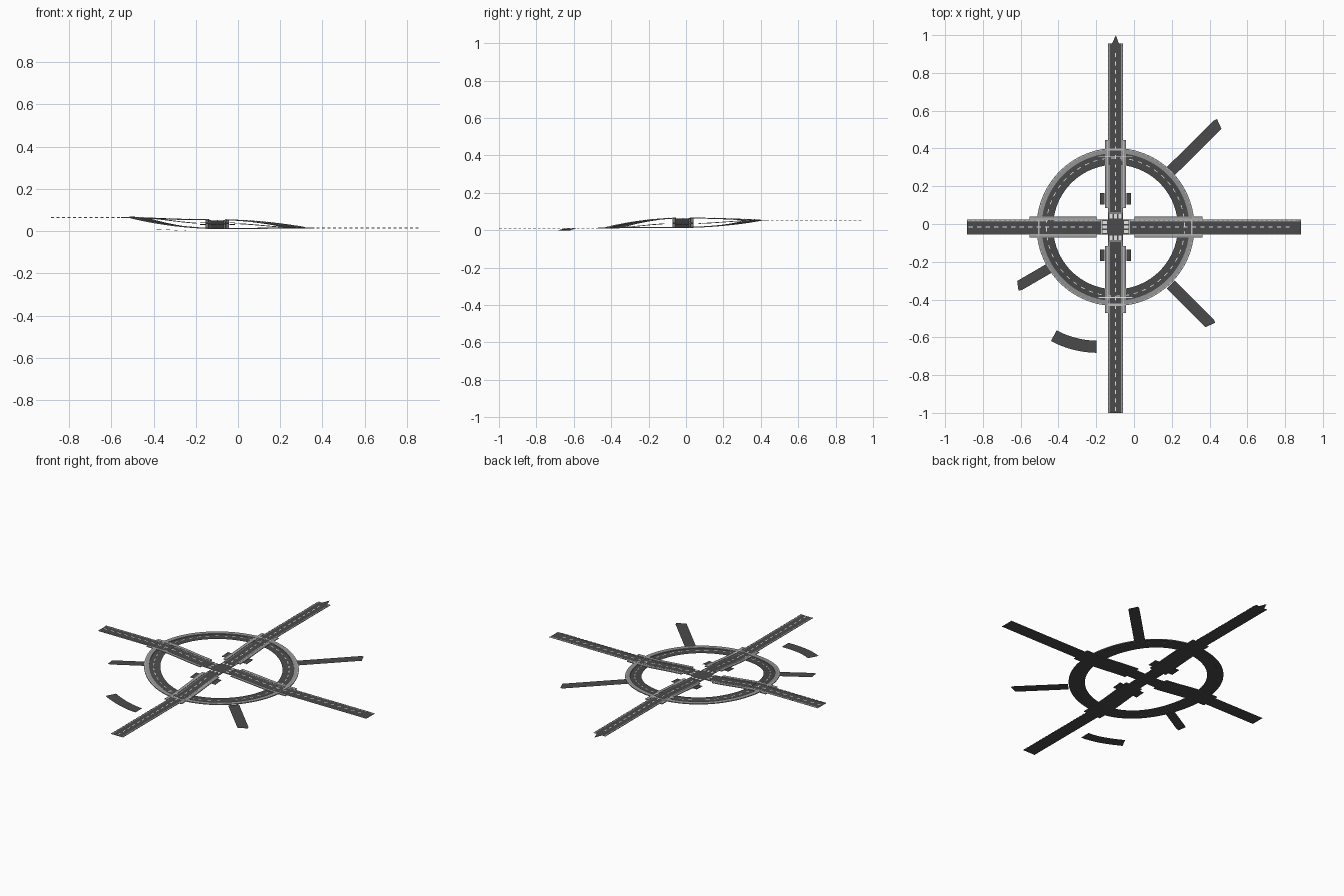
import bpy
import math
from mathutils import Vector

cube = bpy.data.objects.get("Cube")
if cube:
    bpy.data.objects.remove(cube)


def material(name, value):
    m = bpy.data.materials.new(name)
    m.use_nodes = True
    col = (value, value, value, 1)
    m.diffuse_color = col
    bsdf = m.node_tree.nodes["Principled BSDF"]
    bsdf.inputs["Base Color"].default_value = col
    bsdf.inputs["Roughness"].default_value = 0.9
    return m


ASPHALT = material("asphalt", 0.07)
CONCRETE = material("concrete", 0.3)
RAIL = material("pale rail", 0.5)
PAINT = material("road paint", 0.8)
CX, CY = -0.098, -0.016
WEST, NORTH, EAST, SOUTH = 0.063, 0.051, 0.013, 0.01
MIDDLE = 0.034


def ease(t):
    t = max(0, min(1, t))
    return t * t * (3 - 2 * t)


def ring_height(deg):
    knots = [EAST, NORTH, WEST, SOUTH, EAST]
    q = (deg % 360) / 90
    i = int(q)
    return knots[i] + (knots[i + 1] - knots[i]) * ease(q - i)


def ramp_height(low, high, d):
    """Climb along a road, level where it passes the junction."""
    target = high if d > 0 else low
    return MIDDLE + (target - MIDDLE) * ease((abs(d) - 0.05) / 0.35)


# Paths return a centre point; the parameter is x, y, degrees or a fraction
def east_west(x):
    return Vector((x, CY, ramp_height(WEST, EAST, x - CX)))


def north_south(y):
    return Vector((CX, y, ramp_height(SOUTH, NORTH, y - CY)))


def ring(deg):
    a = math.radians(deg)
    return Vector((CX + 0.375 * math.cos(a), CY + 0.375 * math.sin(a), ring_height(deg)))


def loose_bend(deg):
    a = math.radians(deg)
    return Vector((-0.19 + 0.5 * math.cos(a), -0.15 + 0.5 * math.sin(a),
                   0.01 * ease((270 - deg) / 28)))


def straight(start, end):
    return lambda t: Vector(start).lerp(Vector(end), t)


def ribbon(name, path, spans, profile, mat, steps=1):
    """Sweep an open profile of (left offset, lift) along each span."""
    verts, faces = [], []
    n = len(profile)
    for a, b in spans:
        base = len(verts)
        eps = (b - a) * 0.001
        for i in range(steps + 1):
            t = a + (b - a) * i / steps
            d = path(t + eps) - path(t - eps)
            side = Vector((-d.y, d.x, 0)).normalized()
            for off, lift in profile:
                verts.append(path(t) + side * off + Vector((0, 0, lift)))
        for i in range(steps):
            for j in range(n - 1):
                k = base + i * n + j
                faces.append((k + 1, k, k + n, k + n + 1))
    mesh = bpy.data.meshes.new(name)
    mesh.from_pydata(verts, [], faces)
    mesh.materials.append(mat)
    obj = bpy.data.objects.new(name, mesh)
    bpy.context.collection.objects.link(obj)
    return obj


def flat(a, b, lift=0.0):
    return [(a, lift), (b, lift)]


def kerb(a, b, h=0.003):
    return [(a, 0), (a, h), (b, h), (b, 0)]


def dashes(a, b, pitch, length):
    count = int((b - a) / pitch)
    return [(a + i * pitch, a + i * pitch + length) for i in range(count)]


# Through roads with edge strips, broken rails and centre dashes
roads = [("east_west", east_west, -0.885, 0.885, CX),
         ("north_south", north_south, -1.0, 0.955, CY)]
for label, path, start, end, mid in roads:
    ribbon(label + "_road", path, [(start, end)], flat(-0.04, 0.04), ASPHALT, 120)
    outer = [(start, mid - 0.08), (mid + 0.08, end)]
    ribbon(label + "_centre_dashes", path,
           [d for a, b in outer for d in dashes(a + 0.01, b, 0.045, 0.022)],
           flat(-0.0025, 0.0025, 0.0025), PAINT)
    for s in (-1, 1):
        if label == "north_south":
            lo, hi = sorted((s * 0.03, s * 0.036))
            rail = sorted((s * 0.036, s * 0.039))
        else:
            lo, hi = (0.029, 0.04) if s > 0 else (-0.039, -0.037)
            rail = (0.033, 0.038) if s > 0 else (-0.04, -0.037)
        ribbon(label + "_edge_strip", path, outer, flat(lo, hi, 0.0015), CONCRETE, 50)
        ribbon(label + "_edge_rail", path,
               [d for a, b in outer for d in dashes(a, b, 0.026, 0.015)],
               kerb(*rail, 0.003), RAIL)
        # Raised walkways beside the ramps, with a pale outer rail
        walks = [(mid - 0.455, mid - 0.10), (mid + 0.10, mid + 0.46)]
        inner, rim = sorted((s * 0.038, s * 0.056))
        ribbon(label + "_ramp_deck", path, walks, flat(inner, rim), ASPHALT, 24)
        ribbon(label + "_ramp_walkway", path, walks, kerb(inner, rim, 0.004), CONCRETE, 24)
        rail = sorted((s * 0.04, s * 0.044))
        ribbon(label + "_walkway_rail", path, walks, flat(*rail, 0.0055), RAIL, 24)

# Ring road whose outer walkway stops at each through road
ribbon("ring_road", ring, [(0, 360)], flat(-0.043, 0.045, 0.001), ASPHALT, 96)
quarters = [(q + 6, q + 84) for q in (0, 90, 180, 270)]
ribbon("ring_walkway", ring, quarters, kerb(-0.043, -0.016, 0.005), CONCRETE, 24)
ribbon("ring_walkway_rail", ring, [d for a, b in quarters for d in dashes(a, b, 3.75, 2.2)],
       flat(-0.041, -0.036, 0.006), RAIL)
ribbon("ring_lane_dashes", ring, dashes(0, 360, 7.5, 3.6),
       flat(0.007, 0.011, 0.0025), PAINT)

# Crossing lines where the ring meets the through roads
for s in (-1, 1):
    y = CY + s * 0.372
    ribbon("ring_stop_line", north_south, [(y - 0.0025, y + 0.0025)],
           flat(-0.09, 0.09, 0.0065), PAINT)
    y = CY + s * 0.411
    ribbon("ring_outer_line", north_south, [(y - 0.006, y + 0.006)],
           flat(-0.04, 0.04, 0.0045), RAIL)
    x = CX + s * 0.405
    ribbon("ring_outer_line", east_west, [(x - 0.004, x + 0.004)],
           flat(-0.04, 0.04, 0.0045), RAIL)

# Zebra blocks and stop lines at the central junction
for label, path, mid in (("east_west", east_west, CX), ("north_south", north_south, CY)):
    for s in (-1, 1):
        c = mid + s * 0.057
        for off in (-0.024, 0, 0.024):
            ribbon(label + "_zebra_block", path, [(c - 0.011, c + 0.011)],
                   flat(off - 0.008, off + 0.008, 0.004), PAINT)
        line = mid + s * 0.074
        ribbon(label + "_stop_line", path, [(line - 0.002, line + 0.002)],
               flat(-0.036, 0.036, 0.004), RAIL)

# Lay-by platforms beside the north-south road
for y in (0.133, -0.165):
    for s in (-1, 1):
        lo, hi = sorted((s * 0.057, s * 0.083))
        ribbon("lay_by", north_south, [(y - 0.03, y + 0.03)],
               kerb(lo, hi, 0.002), ASPHALT)


def torn_tip(name, path, t, half, length, side):
    """A small ragged point beyond the end of a road."""
    d = path(t) - path(t - 0.01)
    d.z = 0
    d.normalize()
    left = Vector((-d.y, d.x, 0)) * half
    p = path(t)
    mesh = bpy.data.meshes.new(name)
    mesh.from_pydata([p - left, p + left, p + left * side + d * length], [], [(0, 2, 1)])
    mesh.materials.append(ASPHALT)
    bpy.context.collection.objects.link(bpy.data.objects.new(name, mesh))


# Unfinished branch roads
branches = [("north_east", (0.195, 0.28, 0.032), (0.442, 0.525, 0.032), 0.03),
            ("south_east", (0.195, -0.32, 0.0115), (0.4, -0.525, 0.0115), 0.03),
            ("south_west", (-0.45, -0.235, 0.052), (-0.605, -0.325, 0.053), 0.027)]
for label, start, end, half in branches:
    path = straight(start, end)
    ribbon(label + "_branch", path, [(0, 1)], flat(-half, half), ASPHALT, 4)
    torn_tip(label + "_branch_tip", path, 1, half, 0.02, 0.8)
torn_tip("north_road_tip", north_south, 0.955, 0.018, 0.045, -0.1)
ribbon("loose_bend", loose_bend, [(242, 269)], flat(-0.032, 0.032), ASPHALT, 12)
